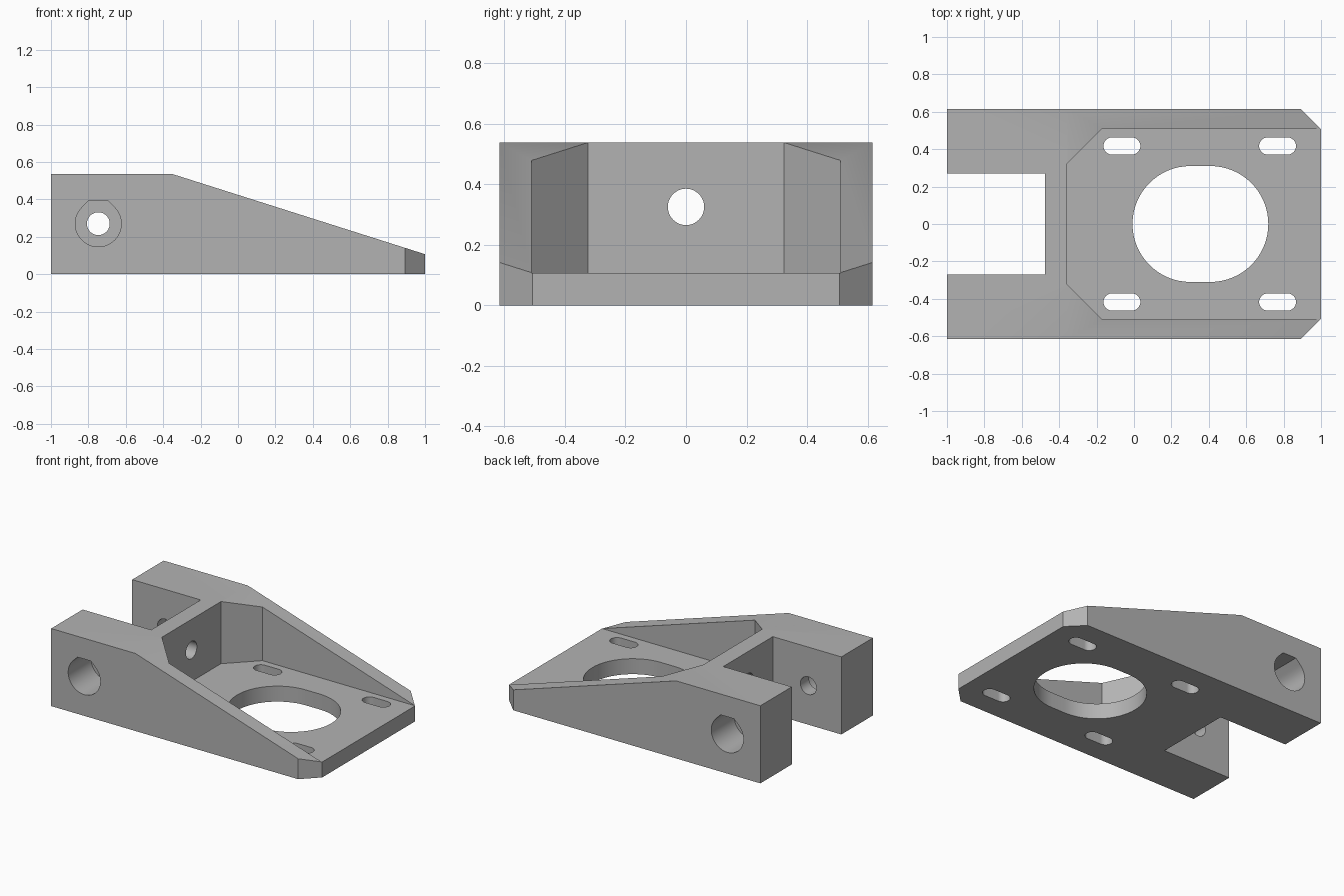
import bpy, bmesh
from math import pi, cos, sin

if "Cube" in bpy.data.objects:
    bpy.data.objects.remove(bpy.data.objects["Cube"], do_unlink=True)

grey = bpy.data.materials.new("plain grey")
grey.use_nodes = True
grey.diffuse_color = (0.45, 0.45, 0.45, 1)
bsdf = next(n for n in grey.node_tree.nodes if n.type == "BSDF_PRINCIPLED")
bsdf.inputs["Base Color"].default_value = grey.diffuse_color

PLACE = {
    "x": lambda a, b, d: (d, a, b),
    "y": lambda a, b, d: (a, d, b),
    "z": lambda a, b, d: (a, b, d),
}


def prism(name, outline, axis, lo, hi):
    """Extrude a 2D outline along an axis."""
    bm = bmesh.new()
    rings = [[bm.verts.new(PLACE[axis](a, b, d)) for a, b in outline] for d in (lo, hi)]
    n = len(outline)
    for ring in rings:
        bm.faces.new(ring)
    for i in range(n):
        j = (i + 1) % n
        bm.faces.new((rings[0][i], rings[0][j], rings[1][j], rings[1][i]))
    bmesh.ops.recalc_face_normals(bm, faces=bm.faces)
    mesh = bpy.data.meshes.new(name)
    bm.to_mesh(mesh)
    bm.free()
    mesh.materials.append(grey)
    obj = bpy.data.objects.new(name, mesh)
    bpy.context.collection.objects.link(obj)
    return obj


def stadium(x0, x1, y, r, steps=32):
    """Slot outline with round ends centred on x0 and x1."""
    ends = ((x1, -pi / 2), (x0, pi / 2))
    return [(cx + r * cos(s + pi * i / steps), y + r * sin(s + pi * i / steps))
            for cx, s in ends for i in range(steps + 1)]


def circle(cx, cy, r, steps=64):
    return [(cx + r * cos(2 * pi * i / steps), cy + r * sin(2 * pi * i / steps))
            for i in range(steps)]


def flat_teardrop(cx, cy, r, steps=48):
    """Circle with 45 degree shoulders ending in a flat top."""
    arc = [(cx + r * cos(t), cy + r * sin(t))
           for t in (3 * pi / 4 + 1.5 * pi * i / steps for i in range(steps + 1))]
    half = r * (2 ** 0.5 - 1)
    return arc + [(cx + half, cy + r), (cx - half, cy + r)]


# Wedge-shaped body
W = 0.615
body = prism("bracket_body",
             [(-1, 0), (1, 0), (1, 0.107), (-0.355, 0.537), (-1, 0.537)], "y", -W, W)

cutters = []


def cut(*args):
    cutters.append(prism("cutter", *args))


# Pocket above the mounting plate, and the slot between the arms
cut([(-0.357, -0.323), (-0.17, -0.51), (1.2, -0.51),
     (1.2, 0.51), (-0.17, 0.51), (-0.357, 0.323)], "z", 0.107, 1)
cut([(-1.2, -0.271), (-0.475, -0.271), (-0.475, 0.271), (-1.2, 0.271)], "z", -0.2, 1)

# Large opening in the plate and hole through the cross wall
cut(stadium(0.302, 0.408, 0, 0.31), "z", -0.2, 0.3)
cut(circle(0, 0.325, 0.06), "x", -0.6, -0.2)

# Pivot hole through both arms
PX, PZ = -0.747, 0.27
cut(circle(PX, PZ, 0.061), "y", -1, 1)

for side in (-1, 1):
    # Corner chamfer, adjustment slots and counterbore
    cut([(0.892, side * W), (1.1, side * (W - 0.208)), (1.1, side * (W + 0.2)),
         (0.692, side * (W + 0.2))], "z", -0.2, 1)
    for x in (-0.117, 0.715):
        cut(stadium(x, x + 0.105, side * 0.417, 0.046), "z", -0.2, 0.3)
    cut(flat_teardrop(PX, PZ, 0.123), "y", side * (W - 0.25), side * 1.0)

bpy.context.view_layer.objects.active = body
body.select_set(True)
for cutter in cutters:
    mod = body.modifiers.new("cut", "BOOLEAN")
    mod.operation = "DIFFERENCE"
    mod.solver = "EXACT"
    mod.object = cutter
    bpy.ops.object.modifier_apply(modifier=mod.name)
    bpy.data.objects.remove(cutter, do_unlink=True)

bpy.ops.object.shade_smooth_by_angle(angle=pi / 6)
